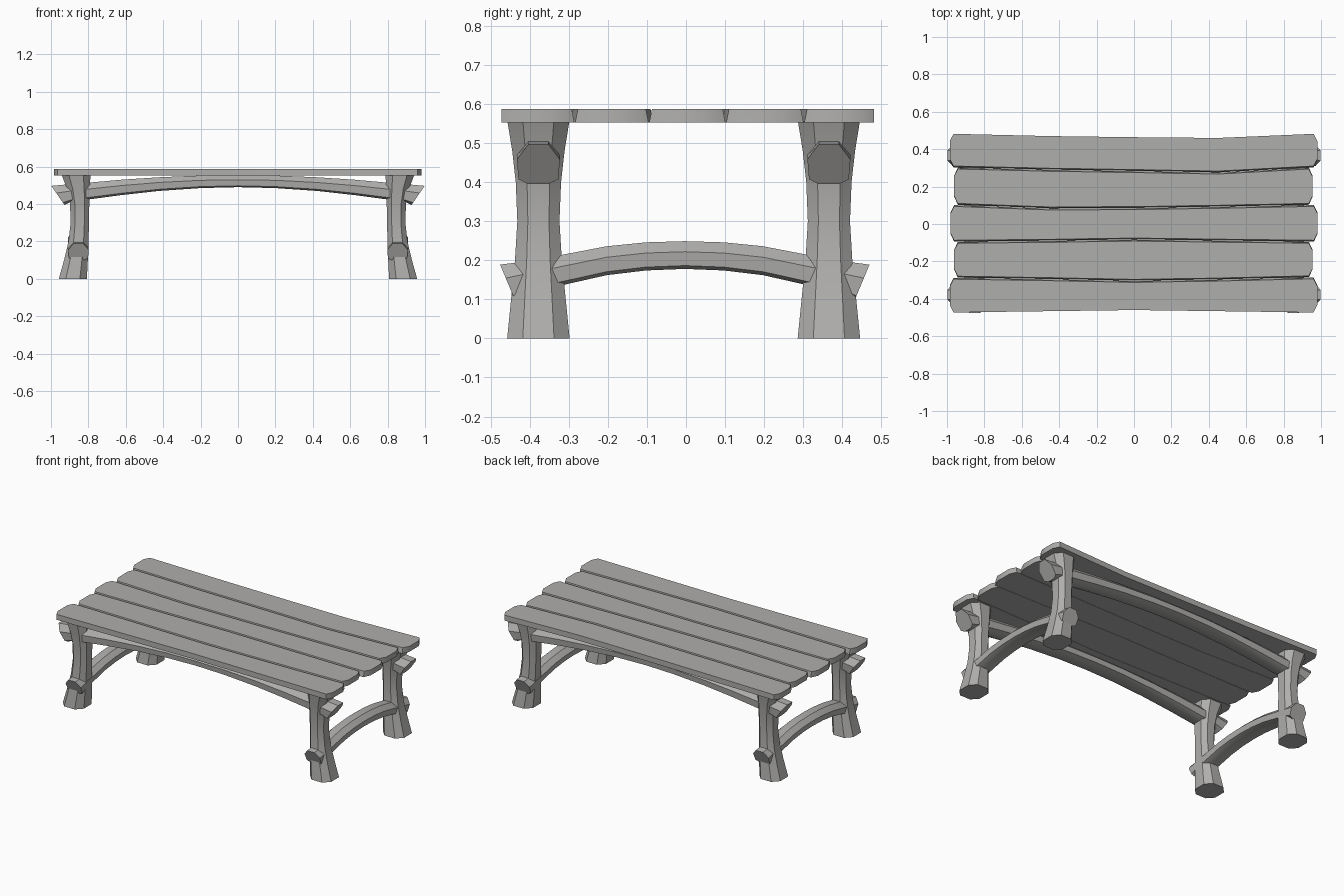
import bpy, bmesh, math

if "Cube" in bpy.data.objects:
    bpy.data.objects.remove(bpy.data.objects["Cube"])

grey = bpy.data.materials.new("weathered grey")
grey.diffuse_color = (0.43, 0.425, 0.415, 1)
grey.use_nodes = True
grey.node_tree.nodes["Principled BSDF"].inputs["Base Color"].default_value = grey.diffuse_color


def loft(name, rings):
    """Skin a closed solid through rings with equal point counts."""
    bm = bmesh.new()
    vs = [[bm.verts.new(p) for p in ring] for ring in rings]
    n = len(vs[0])
    for a, b in zip(vs, vs[1:]):
        for i in range(n):
            j = (i + 1) % n
            bm.faces.new((a[i], a[j], b[j], b[i]))
    bm.faces.new(vs[0][::-1])
    bm.faces.new(vs[-1])
    bmesh.ops.recalc_face_normals(bm, faces=bm.faces[:])
    me = bpy.data.meshes.new(name)
    bm.to_mesh(me)
    bm.free()
    me.materials.append(grey)
    ob = bpy.data.objects.new(name, me)
    bpy.context.collection.objects.link(ob)
    bpy.ops.object.select_all(action='DESELECT')
    ob.select_set(True)
    bpy.context.view_layer.objects.active = ob
    bpy.ops.object.shade_smooth_by_angle(angle=math.radians(32))
    return ob


# Tabletop planks: wavy joint lines shared by neighbours
XS = (-0.96, -0.45, 0, 0.45, 0.96)
JOINTS = [
    (-0.473, -0.466, -0.460, -0.466, -0.473),
    (-0.287, -0.295, -0.304, -0.297, -0.285),
    (-0.095, -0.090, -0.083, -0.089, -0.095),
    (0.102, 0.083, 0.085, 0.092, 0.102),
    (0.302, 0.290, 0.283, 0.275, 0.302),
    (0.482, 0.470, 0.464, 0.460, 0.482),
]
ENDS = [(-0.985, 0.98), (-0.962, 0.955), (-0.982, 0.982), (-0.962, 0.955), (-0.985, 0.98)]


def outline(k, z, inset):
    lo = [y + (inset if k > 0 else 0) for y in JOINTS[k]]
    hi = [y - (inset if k < 4 else 0) for y in JOINTS[k + 1]]
    x0, x1 = ENDS[k]
    xs = (x0 + 0.02,) + XS[1:4] + (x1 - 0.02,)
    pts = [(x, y, z) for x, y in zip(xs, lo)]
    pts += [(x1, lo[4] + t * (hi[4] - lo[4]), z) for t in (0.22, 0.78)]
    pts += [(x, y, z) for x, y in zip(xs[::-1], hi[::-1])]
    pts += [(x0, hi[0] + t * (lo[0] - hi[0]), z) for t in (0.22, 0.78)]
    return pts


for k in range(5):
    loft(f"plank_{k + 1}", [outline(k, 0.553, 0.001), outline(k, 0.588, 0.008)])

# Legs: waisted eight-sided posts (height, inner x, outer x, half depth)
LEG = [(0, 0.808, 0.958, 0.080), (0.1, 0.803, 0.930, 0.070), (0.2, 0.799, 0.906, 0.060),
       (0.3, 0.797, 0.895, 0.054), (0.4, 0.795, 0.898, 0.058), (0.48, 0.792, 0.914, 0.067),
       (0.554, 0.789, 0.942, 0.079)]
OCT = [(-1, -0.5), (-0.5, -1), (0.5, -1), (1, -0.5), (1, 0.5), (0.5, 1), (-0.5, 1), (-1, 0.5)]
LEG_Y = {"front": -0.378, "back": 0.366}
SIDES = {"left": -1, "right": 1}

for side, s in SIDES.items():
    for row, yc in LEG_Y.items():
        loft(f"{row}_{side}_leg", [
            [(s * ((xi + xo) / 2 + u * (xo - xi) / 2), yc + v * d, z) for u, v in OCT]
            for z, xi, xo, d in LEG])

# Arched rails: faceted section (sideways, height fraction), slanted ends
SECTION = [(-0.026, 1), (0.026, 1), (0.055, 0.62), (0.051, 0.12), (0.025, 0),
           (-0.025, 0), (-0.051, 0.12), (-0.055, 0.62)]


def rail(name, half, slant, place):
    """half: (distance, bottom, top) from centre to tip, mirrored about the centre."""
    stations = [(-d, b, t) for d, b, t in half[:0:-1]] + half
    tip = half[-1][0]
    rings = []
    for d, b, t in stations:
        cut = slant if abs(d) == tip else 0
        rings.append([place(d - math.copysign(cut * (1 - v), d), u, b + v * (t - b))
                      for u, v in SECTION])
    loft(name, rings)


LONG = [(0, 0.490, 0.553), (0.2, 0.485, 0.552), (0.42, 0.470, 0.543), (0.62, 0.448, 0.530),
        (0.8, 0.424, 0.514), (0.9, 0.408, 0.506), (0.998, 0.395, 0.497)]
for row, yc in LEG_Y.items():
    rail(f"{row}_long_rail", LONG, 0.07, lambda d, u, z: (d, yc + u, z))

CROSS = [(0, 0.178, 0.249), (0.1, 0.174, 0.246), (0.2, 0.162, 0.236), (0.32, 0.135, 0.213),
         (0.41, 0.112, 0.197), (0.473, 0.098, 0.189)]
for side, s in SIDES.items():
    rail(f"{side}_cross_rail", CROSS, 0.038, lambda d, u, z: (s * 0.853 + u, d - 0.003, z))
